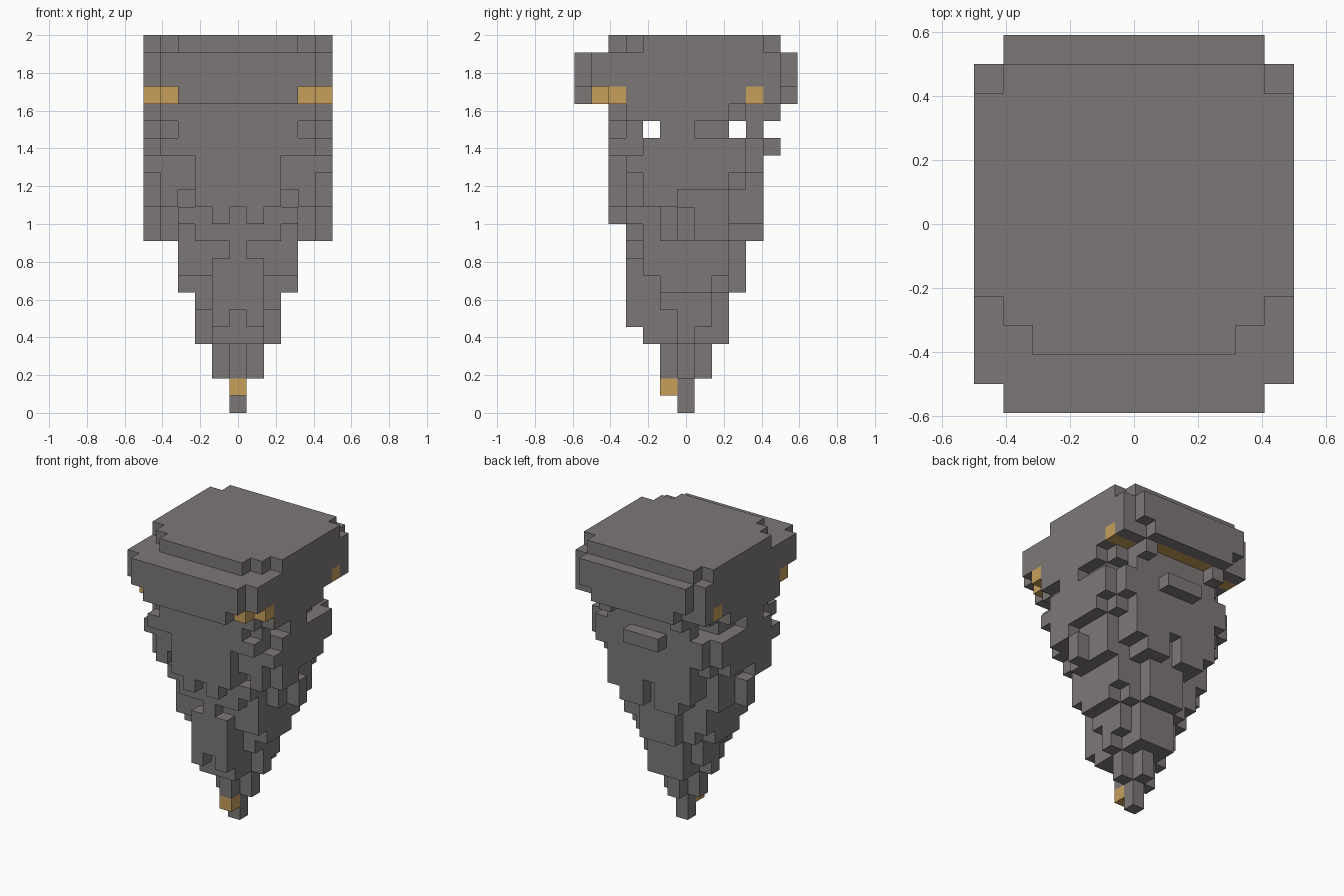
import bpy
import bmesh
from mathutils import Vector

cube = bpy.data.objects.get("Cube")
if cube:
    bpy.data.objects.remove(cube, do_unlink=True)

CELL = 1 / 11


def material(name, rgb):
    mat = bpy.data.materials.new(name)
    mat.use_nodes = True
    mat.diffuse_color = (*rgb, 1)
    mat.node_tree.nodes["Principled BSDF"].inputs["Base Color"].default_value = (*rgb, 1)
    return mat


stone = material("grey stone", (0.205, 0.187, 0.187))
amber = material("amber ore", (0.58, 0.35, 0.105))


def cells(*boxes):
    """Fill boxes of cells (x, y and layer ranges, inclusive), mirrored in x."""
    filled = set()
    for x0, x1, y0, y1, k0, k1 in boxes:
        for x in range(x0, x1 + 1):
            for y in range(y0, y1 + 1):
                for k in range(k0, k1 + 1):
                    filled |= {(x, y, k), (-x, y, k)}
    return filled


# Ore lumps under the rim and at the tip
ore = cells(
    (0, 0, -1, -1, 1, 1),
    (4, 4, -5, -5, 18, 18),
    (5, 5, -4, -4, 18, 18),
    (4, 5, 4, 4, 18, 18),
    (0, 2, 5, 5, 18, 18),
)

# Top slab with stepped front corners
top_slab = cells(
    (0, 3, -4, -4, 21, 21),
    (0, 4, -3, -3, 21, 21),
    (0, 5, -2, 4, 21, 21),
    (0, 4, 5, 5, 21, 21),
)

# Overhanging rim, narrower along its lowest layer
rim = cells(
    (0, 4, -6, 6, 19, 20),
    (5, 5, -5, 5, 19, 20),
    (0, 3, -6, 6, 18, 18),
    (4, 4, -4, 5, 18, 18),
    (5, 5, -3, 5, 18, 18),
)

# Upper rock: core and front plate
rock_core = cells(
    (0, 3, -3, 3, 11, 17),
    (4, 4, -3, 3, 12, 17),
    (0, 4, -4, -4, 17, 17),
    (0, 3, -4, -4, 15, 16),
    (4, 4, -4, -4, 15, 15),
    (0, 2, -4, -4, 12, 14),
    (1, 1, -4, -4, 11, 11),
)
# Slots through the rock from side to side, and small pockets
rock_core -= cells((0, 5, -2, -2, 16, 16), (0, 5, 3, 3, 16, 16))
rock_core -= cells((3, 3, -3, -3, 12, 12), (4, 4, 3, 3, 12, 12))

# Side flanges
side_flanges = cells(
    (5, 5, -3, 2, 17, 17),
    (5, 5, -1, 0, 16, 16),
    (5, 5, -2, 3, 15, 15),
    (5, 5, -3, 3, 14, 14),
    (5, 5, -2, 2, 13, 13),
    (5, 5, -2, -1, 12, 12),
)

# Back plate and ledges
back_ledges = cells(
    (0, 3, 4, 4, 14, 17),
    (4, 4, 4, 4, 14, 15),
    (0, 3, 4, 4, 12, 13),
    (3, 3, 4, 4, 11, 11),
    (3, 3, 5, 5, 17, 17),
    (0, 1, 5, 5, 15, 15),
)

# Middle rock: hanging columns around a narrowing core
middle_rock = cells(
    (0, 3, -2, 2, 10, 10),
    (0, 2, -3, 3, 10, 10),
    (4, 4, -1, 2, 10, 11),
    (5, 5, 0, 0, 10, 11),
    (1, 2, 4, 4, 10, 11),
    (0, 2, -2, 2, 8, 9),
    (0, 1, -2, 2, 7, 7),
    (2, 2, -1, 2, 7, 7),
    (3, 3, -1, 1, 7, 7),
    (3, 3, -2, 2, 8, 9),
    (0, 1, 3, 3, 7, 9),
    (0, 0, -3, -3, 9, 9),
    (0, 1, -3, -3, 6, 8),
    (1, 1, -3, -3, 5, 5),
)

# Lower spike down to the tip
lower_spike = cells(
    (0, 1, -2, 2, 4, 6),
    (2, 2, 0, 0, 4, 4),
    (2, 2, 0, 1, 5, 5),
    (2, 2, -1, 1, 6, 6),
    (0, 1, 0, 0, 2, 3),
    (0, 0, -1, 1, 2, 3),
    (0, 0, 0, 0, 0, 1),
)

parts = {
    "ore_lumps": (ore, amber),
    "top_slab": (top_slab, stone),
    "overhanging_rim": (rim - ore, stone),
    "rock_core": (rock_core, stone),
    "side_flanges": (side_flanges, stone),
    "back_ledges": (back_ledges, stone),
    "middle_rock": (middle_rock, stone),
    "lower_spike": (lower_spike, stone),
}
solid = set().union(*(filled for filled, mat in parts.values()))


def build(name, filled, mat):
    """Make one mesh from the exposed sides of a part's cells."""
    bm = bmesh.new()
    for cell in sorted(filled):
        centre = Vector(cell) + Vector((0, 0, 0.5))
        for axis in range(3):
            for sign in (-1, 1):
                step = Vector((0, 0, 0))
                step[axis] = sign
                if tuple(int(c + s) for c, s in zip(cell, step)) in solid:
                    continue
                u, v = Vector((0, 0, 0)), Vector((0, 0, 0))
                u[(axis + 1) % 3] = 0.5
                v[(axis + 2) % 3] = 0.5 * sign
                mid = centre + step / 2
                corners = (mid - u - v, mid + u - v, mid + u + v, mid - u + v)
                bm.faces.new([bm.verts.new(c * CELL) for c in corners])
    bmesh.ops.remove_doubles(bm, verts=bm.verts[:], dist=0.001)
    bmesh.ops.dissolve_limit(bm, angle_limit=0.01, verts=bm.verts[:], edges=bm.edges[:])
    mesh = bpy.data.meshes.new(name)
    bm.to_mesh(mesh)
    bm.free()
    mesh.materials.append(mat)
    bpy.context.collection.objects.link(bpy.data.objects.new(name, mesh))


for part_name, (part_cells, part_mat) in parts.items():
    build(part_name, part_cells, part_mat)
